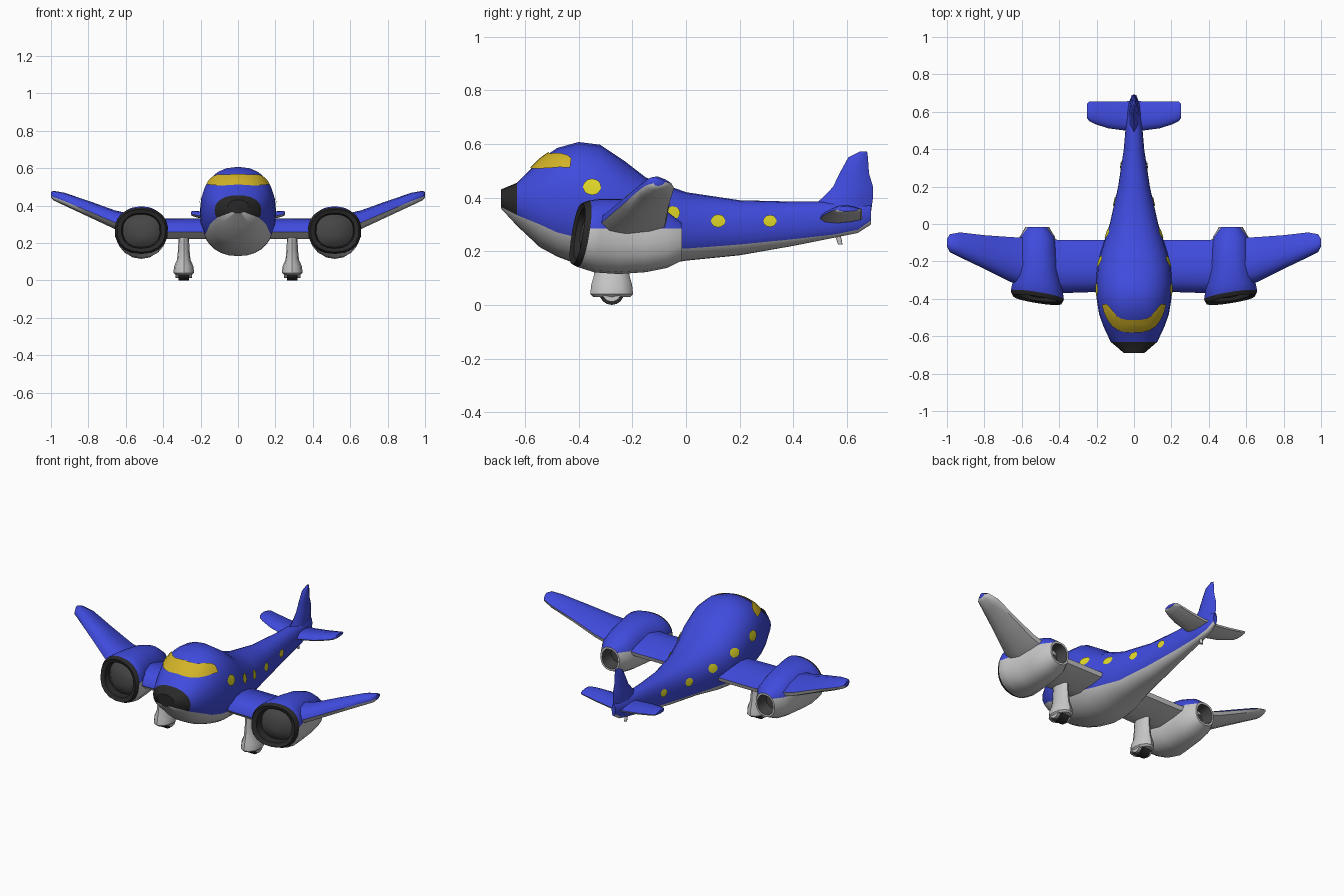
import bpy, bmesh, math

if "Cube" in bpy.data.objects:
    bpy.data.objects.remove(bpy.data.objects["Cube"])

def material(name, r, g, b):
    m = bpy.data.materials.new(name)
    m.diffuse_color = (r, g, b, 1)
    m.use_nodes = True
    m.node_tree.nodes["Principled BSDF"].inputs["Base Color"].default_value = m.diffuse_color
    return m

BLUE = material("blue paint", .05, .07, .72)
GREY = material("light grey", .58, .57, .57)
BLACK = material("black", .022, .022, .022)
DARK = material("dark grey", .06, .06, .06)
YELLOW = material("window yellow", .74, .68, .02)
AMBER = material("windshield amber", .64, .45, .02)
MATS = [BLUE, GREY, BLACK, DARK]

def finish(name, bm, mats, mirror=False, angle=40):
    bmesh.ops.recalc_face_normals(bm, faces=bm.faces)
    me = bpy.data.meshes.new(name)
    bm.to_mesh(me)
    bm.free()
    for m in mats:
        me.materials.append(m)
    ob = bpy.data.objects.new(name, me)
    bpy.context.collection.objects.link(ob)
    bpy.ops.object.select_all(action='DESELECT')
    ob.select_set(True)
    bpy.context.view_layer.objects.active = ob
    bpy.ops.object.shade_smooth_by_angle(angle=math.radians(angle))
    if mirror:
        ob.modifiers.new("mirror", 'MIRROR').use_mirror_merge = False
    return ob

def loft(name, rings, rule, caps=(0, 0), mirror=False, angle=40):
    """Skin rings of points; rule(i, j) gives the material of each face."""
    bm = bmesh.new()
    vs = [[bm.verts.new(p) for p in r] for r in rings]
    n = len(vs[0])
    for i in range(len(vs) - 1):
        for j in range(n):
            k = (j + 1) % n
            bm.faces.new((vs[i][j], vs[i][k], vs[i+1][k], vs[i+1][j])).material_index = rule(i, j)
    bm.faces.new(vs[0]).material_index = caps[0]
    bm.faces.new(vs[-1]).material_index = caps[1]
    return finish(name, bm, MATS, mirror, angle)

# Rounded section whose paint line sits at height zb
NU, NL, EXP = 8, 5, 2.25

def spow(v, e):
    return math.copysign(abs(v) ** e, v)

def section(cx, y, ztop, zbot, hw, zb, tilt=0):
    cz, hz = (ztop + zbot) / 2, (ztop - zbot) / 2
    q = max(-.85, min(.8, (zb - cz) / hz))
    tb = math.acos(spow(q, EXP / 2))
    ts = [tb * i / NU for i in range(NU)] + [tb + (math.pi - tb) * i / NL for i in range(NL + 1)]
    ts += [-t for t in ts[-2:0:-1]]
    pts = []
    for t in ts:
        dx, dz = hw * spow(math.sin(t), 2 / EXP), hz * spow(math.cos(t), 2 / EXP)
        pts.append((cx + dx, y + tilt * .16 * (dx + dz), cz + dz))
    return pts

def lower(j):
    return NU <= j < NU + 2 * NL

# Fuselage: y, top, bottom, half width, paint line
BODY = [(-.69, .43, .36, .055, .365), (-.63, .455, .295, .125, .335), (-.545, .54, .215, .165, .30),
        (-.48, .585, .18, .187, .27), (-.40, .607, .15, .2, .25), (-.32, .597, .13, .204, .24),
        (-.23, .537, .13, .197, .225), (-.15, .475, .14, .178, .215), (0, .42, .165, .13, .21),
        (.2, .39, .185, .085, .225), (.4, .385, .22, .055, .245), (.55, .385, .25, .042, .262),
        (.64, .38, .268, .03, .28), (.69, .37, .30, .012, .315)]
loft("fuselage", [section(0, *s) for s in BODY],
     lambda i, j: 1 if lower(j) else (2 if i == 0 else 0), (2, 0))

def body_at(y):
    for a, b in zip(BODY, BODY[1:]):
        if a[0] <= y <= b[0]:
            f = (y - a[0]) / (b[0] - a[0])
            _, t, bt, w, _ = [p + f * (q - p) for p, q in zip(a, b)]
            return (t + bt) / 2, (t - bt) / 2, w

def side_x(y, z):
    cz, hz, w = body_at(y)
    return w * max(0, 1 - abs((z - cz) / hz) ** EXP) ** (1 / EXP)

def top_z(x, y):
    cz, hz, w = body_at(y)
    return cz + hz * max(0, 1 - abs(x / w) ** EXP) ** (1 / EXP)

# Round cabin windows, laid on the fuselage skin
bm = bmesh.new()
for wy, wz, r in [(-.35, .44, .034), (-.2, .39, .03), (-.05, .343, .028), (.12, .313, .027), (.313, .313, .025)]:
    prev = [bm.verts.new((side_x(wy, wz) + .005, wy, wz))] * 12
    for f in (.5, 1):
        ring = []
        for k in range(12):
            a = k * math.pi / 6
            y, z = wy + f * r * math.cos(a), wz + f * r * .9 * math.sin(a)
            ring.append(bm.verts.new((side_x(y, z) + .005, y, z)))
        for k in range(12):
            m = (k + 1) % 12
            bm.faces.new((prev[k], ring[k], ring[m]) if f < 1 else (prev[k], ring[k], ring[m], prev[m]))
        prev = ring
finish("cabin_windows", bm, [YELLOW], True)

# Wraparound windshield between a front and a back edge
front = [(0, -.578), (.04, -.578), (.08, -.568), (.115, -.545), (.14, -.51), (.158, -.47), (.168, -.43)]
back = [(0, -.51), (.035, -.51), (.065, -.505), (.09, -.49), (.11, -.465), (.128, -.44), (.145, -.425)]
bm = bmesh.new()
grid = []
for (x0, y0), (x1, y1) in zip(front, back):
    row = []
    for k in range(6):
        x, y = x0 + (x1 - x0) * k / 5, y0 + (y1 - y0) * k / 5
        row.append(bm.verts.new((x * 1.02, y - .002, top_z(x, y) + .006)))
    grid.append(row)
for a, b in zip(grid, grid[1:]):
    for k in range(5):
        bm.faces.new((a[k], b[k], b[k+1], a[k+1]))
finish("windshield", bm, [AMBER], True)

# Wings and tailplane: blue above, grey below
FOIL = [(0, -.15), (.04, .15), (.2, .42), (.45, .5), (.75, .3), (1, .02),
        (.97, -.2), (.75, -.38), (.4, -.5), (.12, -.42)]

def wing(name, stations):
    rings = [[(x, le + u * (te - le), z + w * t) for u, w in FOIL] for x, le, te, z, t in stations]
    loft(name, rings, lambda i, j: 0 if j < 5 else 1, (0, 0), True, 50)

wing("wings", [(.10, -.36, -.085, .275, .11), (.40, -.37, -.085, .275, .11), (.55, -.35, -.075, .295, .11),
               (.66, -.31, -.07, .325, .10), (.80, -.24, -.06, .383, .085), (.93, -.178, -.045, .435, .068),
               (.985, -.15, -.055, .453, .052), (1.0, -.12, -.08, .458, .03)])
wing("tailplane", [(0, .495, .66, .325, .045), (.05, .5, .655, .328, .045), (.14, .512, .655, .34, .042),
                   (.21, .535, .655, .352, .036), (.24, .55, .655, .357, .03), (.25, .565, .645, .358, .02)])

# Tail fin, lofted upward
FIN = [(.35, .45, .69, .03), (.40, .51, .697, .026), (.44, .548, .697, .022),
       (.49, .572, .682, .018), (.55, .605, .678, .012), (.572, .65, .675, .006)]
PLAN = [(0, 0), (.2, .7), (.5, 1), (.8, .7), (1, 0), (.8, -.7), (.5, -1), (.2, -.7)]
loft("tail_fin", [[(v * h, a + u * (b - a), z) for u, v in PLAN] for z, a, b, h in FIN],
     lambda i, j: 0, (0, 0), False, 60)

# Engines: intake hub, black lip, pod and exhaust (y, centre z, rx, rz, tilt)
POD = [(-.39, .265, .03, .026, 1), (-.38, .265, .07, .061, 1), (-.355, .265, .10, .088, 1),
       (-.395, .265, .106, .094, 1), (-.405, .265, .13, .114, 1), (-.383, .265, .143, .124, 1),
       (-.33, .258, .135, .137, .5), (-.25, .255, .117, .14, 0), (-.15, .25, .107, .128, 0),
       (-.07, .243, .095, .105, 0), (-.015, .235, .064, .07, 0), (-.015, .235, .053, .058, 0),
       (-.09, .235, .045, .048, 0)]

def pod_paint(i, j):
    if i < 2 or i == 11:
        return 3
    if i < 5:
        return 2
    return 1 if lower(j) or i == 10 else 0

loft("engines", [section(.517, y, z + rz, z - rz, rx, .285, t) for y, z, rx, rz, t in POD],
     pod_paint, (3, 3), True)

# Landing gear: legs with flared fairings (z, half x, half y)
def oval(cx, cy, z, hx, hy):
    return [(cx + hx * math.cos(k * math.pi / 6), cy + hy * math.sin(k * math.pi / 6), z) for k in range(12)]

LEG = [(.25, .028, .055), (.17, .03, .06), (.11, .036, .066), (.075, .052, .076), (.04, .055, .08), (.03, .045, .07)]
loft("landing_legs", [oval(.29, -.277, *s) for s in LEG], lambda i, j: 1, (1, 1), True)

def axle_cylinder(name, r, half, mat):
    bm = bmesh.new()
    rings = [[bm.verts.new((.29 + s * half, -.277 + r * math.cos(k * math.pi / 8), .047 + r * math.sin(k * math.pi / 8)))
              for k in range(16)] for s in (-1, 1)]
    for k in range(16):
        m = (k + 1) % 16
        bm.faces.new((rings[0][k], rings[0][m], rings[1][m], rings[1][k]))
    for r_ in rings:
        bm.faces.new(r_)
    finish(name, bm, [mat], True)

axle_cylinder("wheels", .047, .028, BLACK)
axle_cylinder("wheel_hubs", .035, .045, GREY)

# Small tail skid
loft("tail_skid", [oval(0, .56, .27, .008, .012), oval(0, .57, .245, .008, .01), oval(0, .575, .225, .008, .008)],
     lambda i, j: 1, (1, 1))
